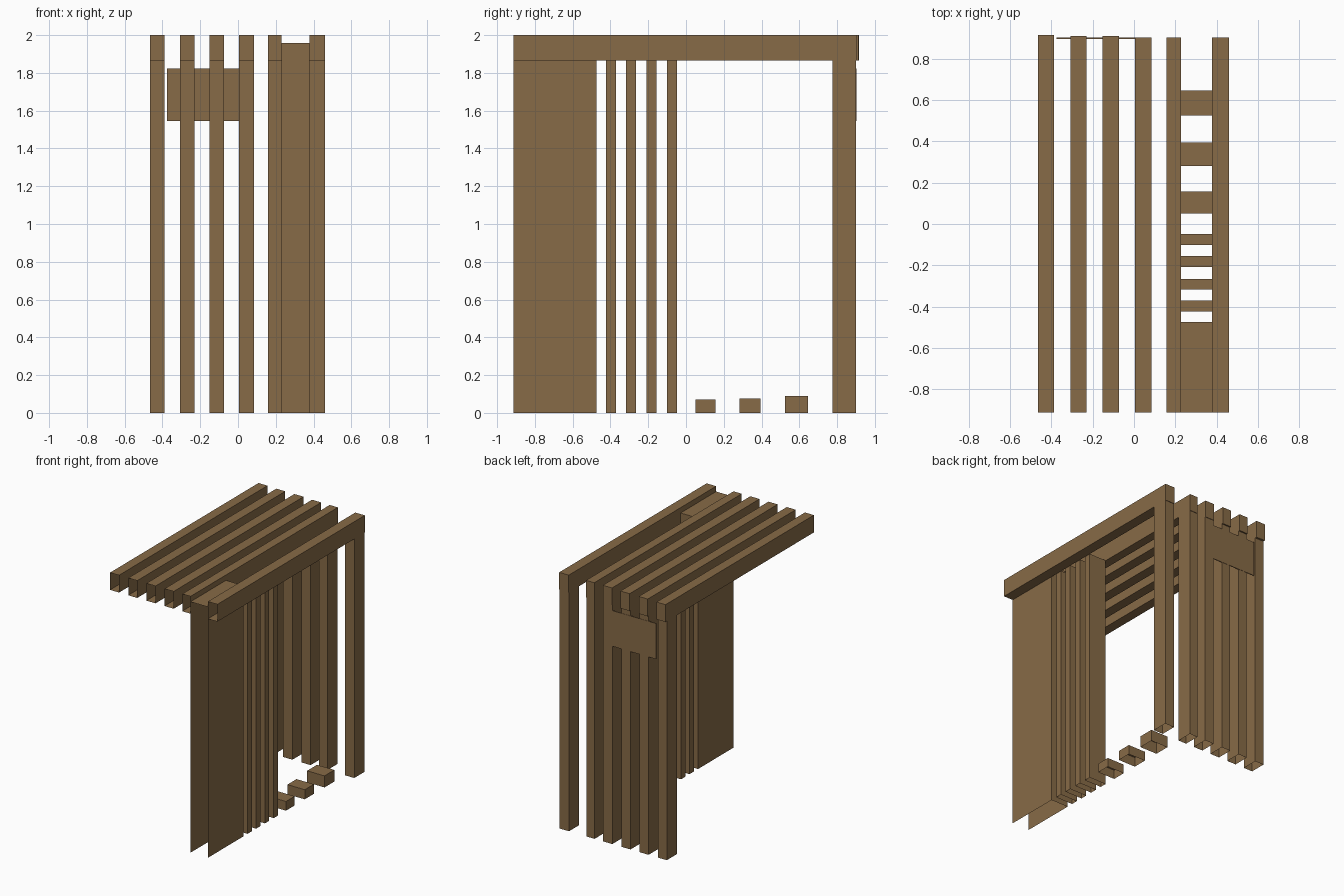
import bpy, bmesh

if "Cube" in bpy.data.objects:
    bpy.data.objects.remove(bpy.data.objects["Cube"])

wood = bpy.data.materials.new("brown_wood")
wood.diffuse_color = (0.245, 0.146, 0.063, 1)
wood.use_nodes = True
wood.node_tree.nodes["Principled BSDF"].inputs["Base Color"].default_value = wood.diffuse_color


def box(name, x, y, z, open_sides=()):
    """Box from ranges; open_sides lists (axis, sign) faces left out."""
    bm = bmesh.new()
    bmesh.ops.create_cube(bm, size=1)
    bm.normal_update()
    gone = [f for f in bm.faces if any(f.normal[a] * s > 0.9 for a, s in open_sides)]
    bmesh.ops.delete(bm, geom=gone, context='FACES')
    for v in bm.verts:
        for a, r in enumerate((x, y, z)):
            v.co[a] = r[1] if v.co[a] > 0 else r[0]
    me = bpy.data.meshes.new(name)
    bm.to_mesh(me)
    bm.free()
    me.materials.append(wood)
    ob = bpy.data.objects.new(name, me)
    bpy.context.collection.objects.link(ob)
    return ob


FRONT, BOTTOM, TOP = (1, -1), (2, -1), (2, 1)
ROOF_Z = 1.865

# Rows of roof beams, each carried by a rear post (open beam fronts and post feet)
beams = [(-0.465, -0.388, 0.917), (-0.308, -0.231, 0.912), (-0.152, -0.073, 0.912),
         (0.005, 0.084, 0.905), (0.158, 0.229, 0.905), (0.379, 0.461, 0.905)]
for i, (x0, x1, back) in enumerate(beams, 1):
    box(f"roof_beam_{i}", (x0, x1), (-0.913, back), (ROOF_Z, 2.0), [FRONT])
    box(f"rear_post_{i}", (x0, x1), (0.775, 0.901), (0, ROOF_Z), [BOTTOM, TOP])

# Wide side panel, hollow towards the front and the ground
SX = (0.229, 0.379)
box("side_panel", SX, (-0.913, -0.475), (0, 1.958), [FRONT, BOTTOM])

# Narrow side slats
for i, y in enumerate([(-0.423, -0.371), (-0.318, -0.266), (-0.209, -0.156), (-0.101, -0.048)], 1):
    box(f"side_slat_{i}", SX, y, (0, ROOF_Z + 0.003), [BOTTOM])

# Low stepping blocks
for i, (y0, y1, h) in enumerate([(0.05, 0.157, 0.072), (0.282, 0.394, 0.075), (0.525, 0.647, 0.09)], 1):
    box(f"floor_block_{i}", SX, (y0, y1), (0, h), [BOTTOM])

# Thin sign plate across the rear posts
box("rear_plate", (-0.375, 0.005), (0.897, 0.903), (1.545, 1.823))
